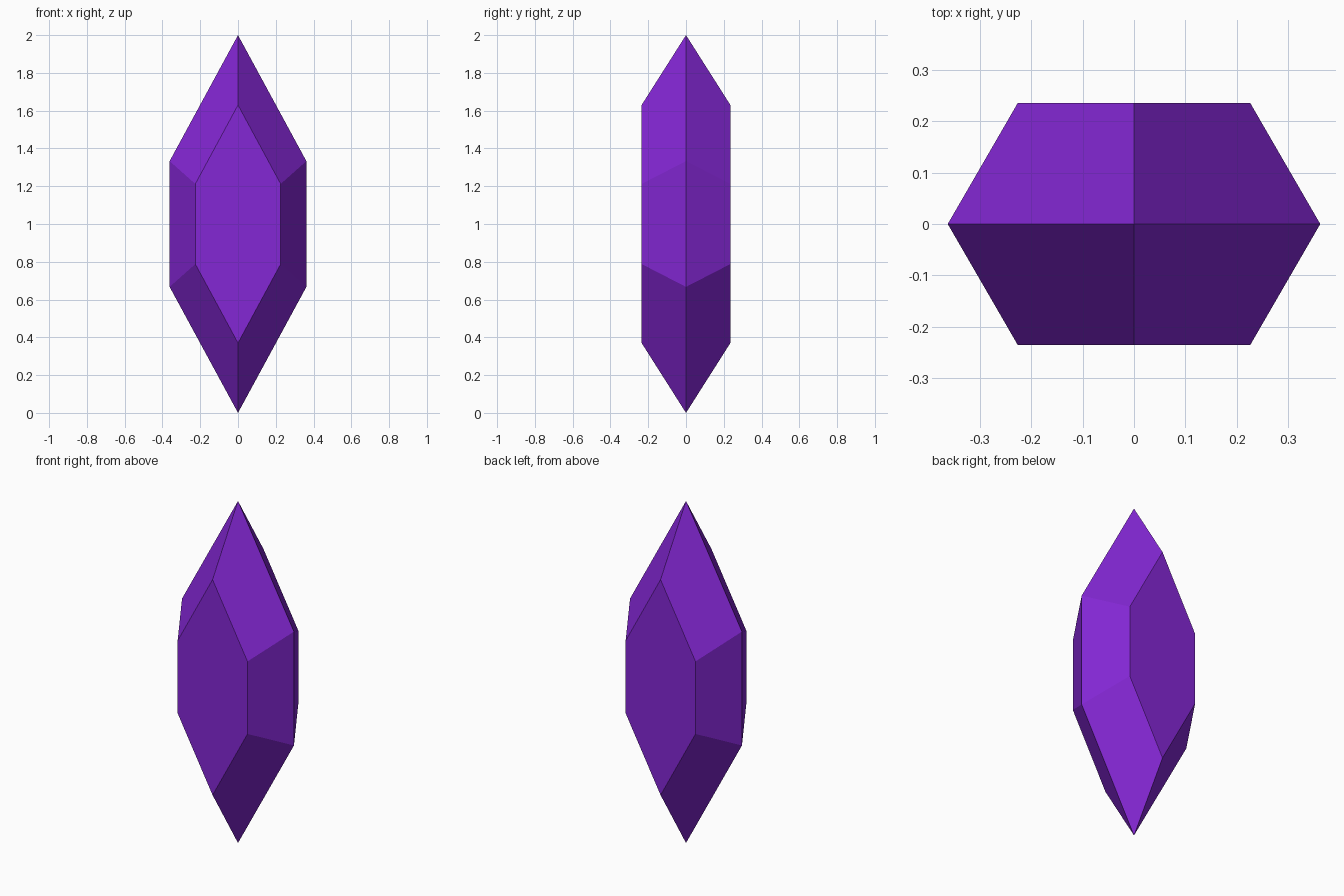
import bpy, bmesh

if "Cube" in bpy.data.objects:
    bpy.data.objects.remove(bpy.data.objects["Cube"])

HALF_W, HALF_D = 0.362, 0.235   # half width and depth
FACET_X = 0.226                 # half width of the flat front/back facets

# Upper right front corner points, mirrored in x, y and about z = 1
corner = [(0, 0, 1.0), (HALF_W, 0, 0.333), (0, -HALF_D, 0.63), (FACET_X, -HALF_D, 0.212)]
points = {(x * sx, y * sy, 1 + z * sz)
          for x, y, z in corner for sx in (1, -1) for sy in (1, -1) for sz in (1, -1)}

# Crystal body: convex hull with flat facets merged
bm = bmesh.new()
for p in sorted(points):
    bm.verts.new(p)
bmesh.ops.remove_doubles(bm, verts=bm.verts[:], dist=1e-5)
bmesh.ops.convex_hull(bm, input=bm.verts[:])
bmesh.ops.dissolve_limit(bm, angle_limit=0.03, verts=bm.verts[:], edges=bm.edges[:])
bmesh.ops.recalc_face_normals(bm, faces=bm.faces[:])
mesh = bpy.data.meshes.new("crystal")
bm.to_mesh(mesh)
bm.free()

# Purple material
purple = bpy.data.materials.new("purple")
purple.diffuse_color = (0.23, 0.02, 0.66, 1)
purple.use_nodes = True
purple.node_tree.nodes["Principled BSDF"].inputs["Base Color"].default_value = purple.diffuse_color
mesh.materials.append(purple)
bpy.context.collection.objects.link(bpy.data.objects.new("crystal", mesh))
